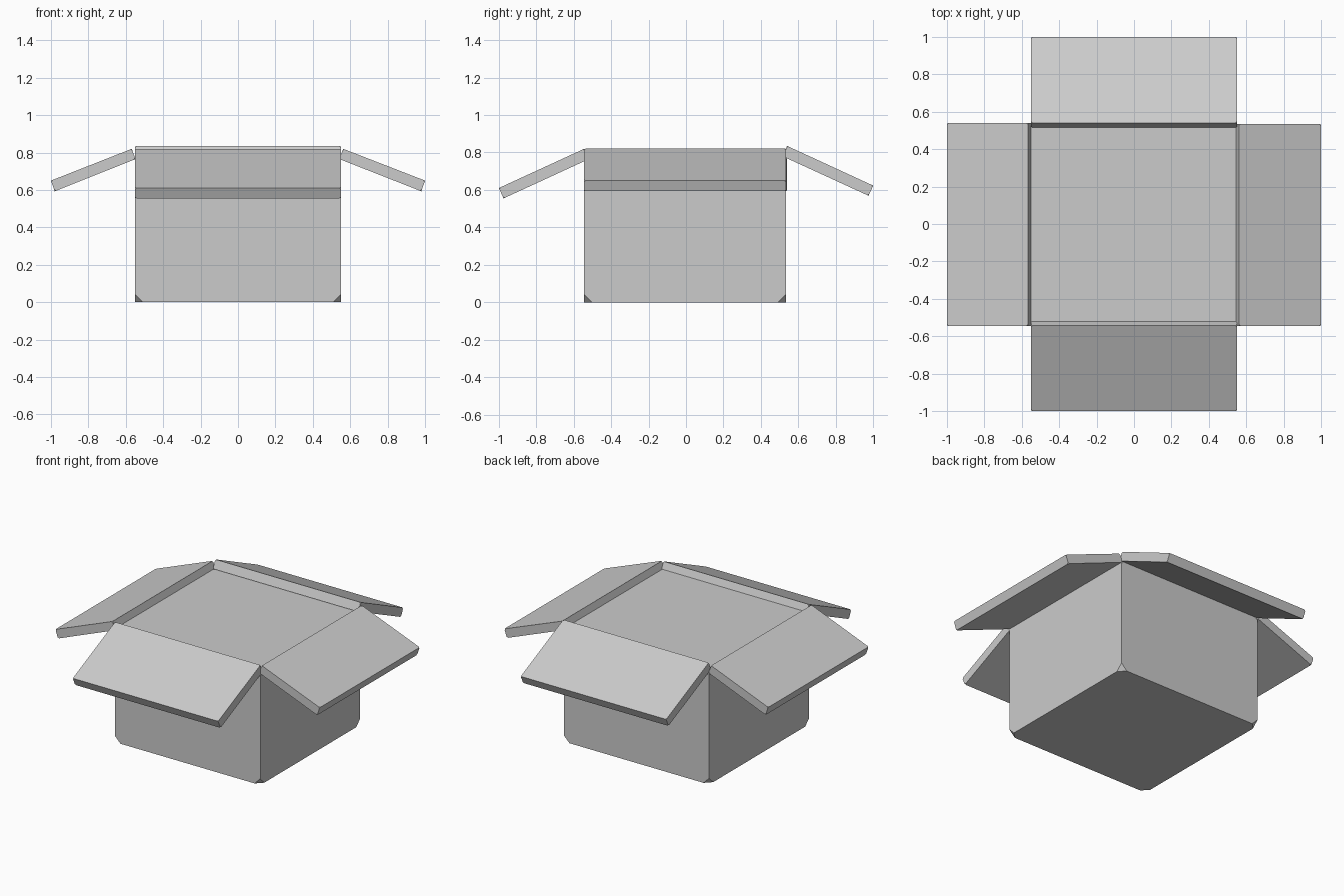
import bpy, bmesh
from mathutils import Vector

if "Cube" in bpy.data.objects:
    bpy.data.objects.remove(bpy.data.objects["Cube"])

# one plain colour for the whole carton
grey = bpy.data.materials.new("light_grey")
grey.diffuse_color = (0.6, 0.6, 0.6, 1)
grey.use_nodes = True
grey.node_tree.nodes["Principled BSDF"].inputs["Base Color"].default_value = grey.diffuse_color


def finish(name, bm):
    bmesh.ops.recalc_face_normals(bm, faces=bm.faces)
    me = bpy.data.meshes.new(name)
    bm.to_mesh(me)
    bm.free()
    me.materials.append(grey)
    ob = bpy.data.objects.new(name, me)
    bpy.context.collection.objects.link(ob)


def cut_corners(bm, verts, size):
    bmesh.ops.bevel(bm, geom=verts, offset=size, segments=1,
                    affect='VERTICES', clamp_overlap=True)


# box body: closed block with its bottom corners cut off
X, Y0, Y1, TOP = 0.55, -0.545, 0.535, 0.775
bm = bmesh.new()
bmesh.ops.create_cube(bm, size=1)
for v in bm.verts:
    v.co = Vector((X if v.co.x > 0 else -X,
                   Y1 if v.co.y > 0 else Y0,
                   TOP if v.co.z > 0 else 0))
cut_corners(bm, [v for v in bm.verts if v.co.z < 0.1], 0.043)
cut_corners(bm, [v for v in bm.verts if v.co.z > TOP - 0.001], 0.02)
finish("box_body", bm)


def flap(name, axis, sign, section, lo, hi):
    """Sloping slab: section of (distance out, height) drawn along the hinge."""
    bm = bmesh.new()
    rings = []
    for t in (lo, hi):
        rings.append([bm.verts.new((sign * d, t, z) if axis == 'X'
                                   else (t, sign * d, z)) for d, z in section])
    a, b = rings
    bm.faces.new(a)
    bm.faces.new(b)
    for i in range(4):
        j = (i + 1) % 4
        bm.faces.new((a[i], a[j], b[j], b[i]))
    bmesh.ops.recalc_face_normals(bm, faces=bm.faces)
    cut_corners(bm, bm.verts[:], 0.009)
    finish(name, bm)


# four open flaps, each from hinge top, round the tip, to hinge underside
side = [(0.568, 0.82), (1.0, 0.65), (0.98, 0.593), (0.548, 0.765)]
flap("left_flap", 'X', -1, side, -0.545, 0.54)
flap("right_flap", 'X', 1, [(d - 0.006 if d < 0.6 else d, z) for d, z in side],
     -0.545, 0.535)
flap("front_flap", 'Y', -1,
     [(0.543, 0.82), (1.0, 0.61), (0.974, 0.555), (0.518, 0.765)], -X, X)
flap("back_flap", 'Y', 1,
     [(0.54, 0.835), (1.0, 0.623), (0.975, 0.569), (0.515, 0.78)], -X, X)
